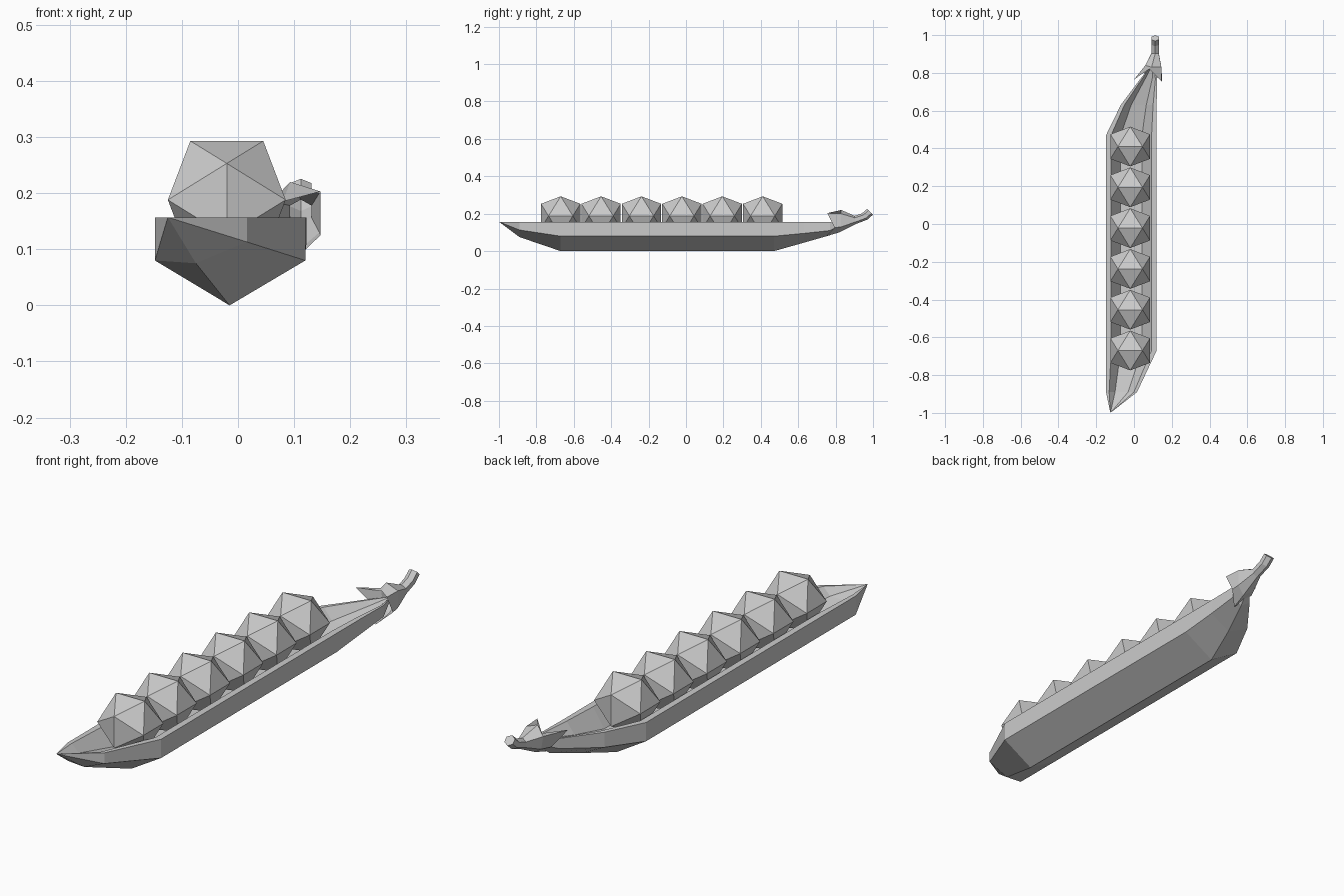
import bpy, bmesh
from math import sin, cos, radians
from mathutils import Vector

old = bpy.data.objects.get("Cube")
if old:
    bpy.data.objects.remove(old, do_unlink=True)

# One shared flat grey
grey = bpy.data.materials.new("light_grey")
grey.use_nodes = True
colour = (0.6, 0.6, 0.6, 1)
grey.diffuse_color = colour
grey.node_tree.nodes["Principled BSDF"].inputs["Base Color"].default_value = colour


def finish(name, bm, closed=True):
    bmesh.ops.remove_doubles(bm, verts=bm.verts, dist=0.0005)
    if closed:
        bmesh.ops.recalc_face_normals(bm, faces=bm.faces)
    mesh = bpy.data.meshes.new(name)
    bm.to_mesh(mesh)
    bm.free()
    mesh.materials.append(grey)
    obj = bpy.data.objects.new(name, mesh)
    bpy.context.collection.objects.link(obj)
    return obj


def loft(name, rings, cap_start=False):
    """Join a list of equal closed rings with quads."""
    bm = bmesh.new()
    rows = [[bm.verts.new(p) for p in ring] for ring in rings]
    count = len(rows[0])
    for a, b in zip(rows, rows[1:]):
        for i in range(count):
            j = (i + 1) % count
            bm.faces.new((a[i], a[j], b[j], b[i]))
    if cap_start:
        bm.faces.new(rows[0])
    return finish(name, bm)


# Pod: hollow hull lofted through cross-sections from the tip to the stem
RIM = 0.157


def pod_section(y, left, right, keel, mid_left, mid_right, bottom, floor):
    def across(t):
        return left + (right - left) * t
    outline = [(left, RIM), (left, mid_left), (keel, bottom),
               (right, mid_right), (right, RIM),
               (across(0.9), RIM), (across(0.71), floor),
               (across(0.29), floor), (across(0.1), RIM)]
    return [Vector((x, y, z)) for x, z in outline]


stations = [
    (-1.0, -0.125, -0.125, -0.125, RIM, RIM, RIM, RIM),
    (-0.89, -0.148, 0.016, -0.075, 0.08, 0.113, 0.075, 0.125),
    (-0.67, -0.148, 0.12, -0.015, 0.08, 0.08, 0, 0.08),
    (0.47, -0.148, 0.12, -0.015, 0.08, 0.08, 0, 0.08),
    (0.63, -0.07, 0.12, 0.03, 0.095, 0.095, 0.045, 0.11),
    (0.77, 0.035, 0.122, 0.08, 0.115, 0.11, 0.085, 0.14),
    (0.85, 0.1, 0.1, 0.1, 0.15, 0.15, 0.15, RIM),
]
loft("pod", [pod_section(*s) for s in stations])


# Peas: a row of icosahedra, each with an edge on top
def pea(name, centre):
    long, short = 0.105, 0.065
    bm = bmesh.new()
    for a in (-short, short):
        for b in (-long, long):
            for p in ((a, 0, b), (0, b, a), (b, a, 0)):
                bm.verts.new(centre + Vector(p))
    bmesh.ops.convex_hull(bm, input=bm.verts)
    return finish(name, bm)


for i in range(6):
    pea(f"pea_{i + 1}", Vector((-0.02, -0.67 + 0.216 * i, 0.188)))


# Stem and leafy cap: six-sided tube flaring into three points
def stem_ring(centre, radius, tilt):
    ring = []
    for k in range(6):
        a = radians(150 - 60 * k)
        up = Vector((0, -sin(tilt), cos(tilt)))
        ring.append(Vector(centre) + radius * (Vector((cos(a), 0, 0)) + sin(a) * up))
    return ring


cap_base = [(0.06, 0.84, 0.185), (0.093, 0.83, 0.22), (0.145, 0.83, 0.2),
            (0.145, 0.83, 0.13), (0.11, 0.82, 0.1), (0.07, 0.84, 0.13)]
cap_points = [(0.0, 0.765, 0.2), (0.08, 0.82, 0.185), (0.147, 0.755, 0.203),
              (0.147, 0.795, 0.125), (0.1, 0.75, 0.08), (0.05, 0.8, 0.13)]
loft("stem_and_cap", [
    stem_ring((0.112, 0.984, 0.21), 0.022, radians(45)),
    stem_ring((0.112, 0.955, 0.185), 0.022, radians(40)),
    stem_ring((0.112, 0.905, 0.167), 0.022, radians(10)),
    cap_base,
    cap_points,
], cap_start=True)
